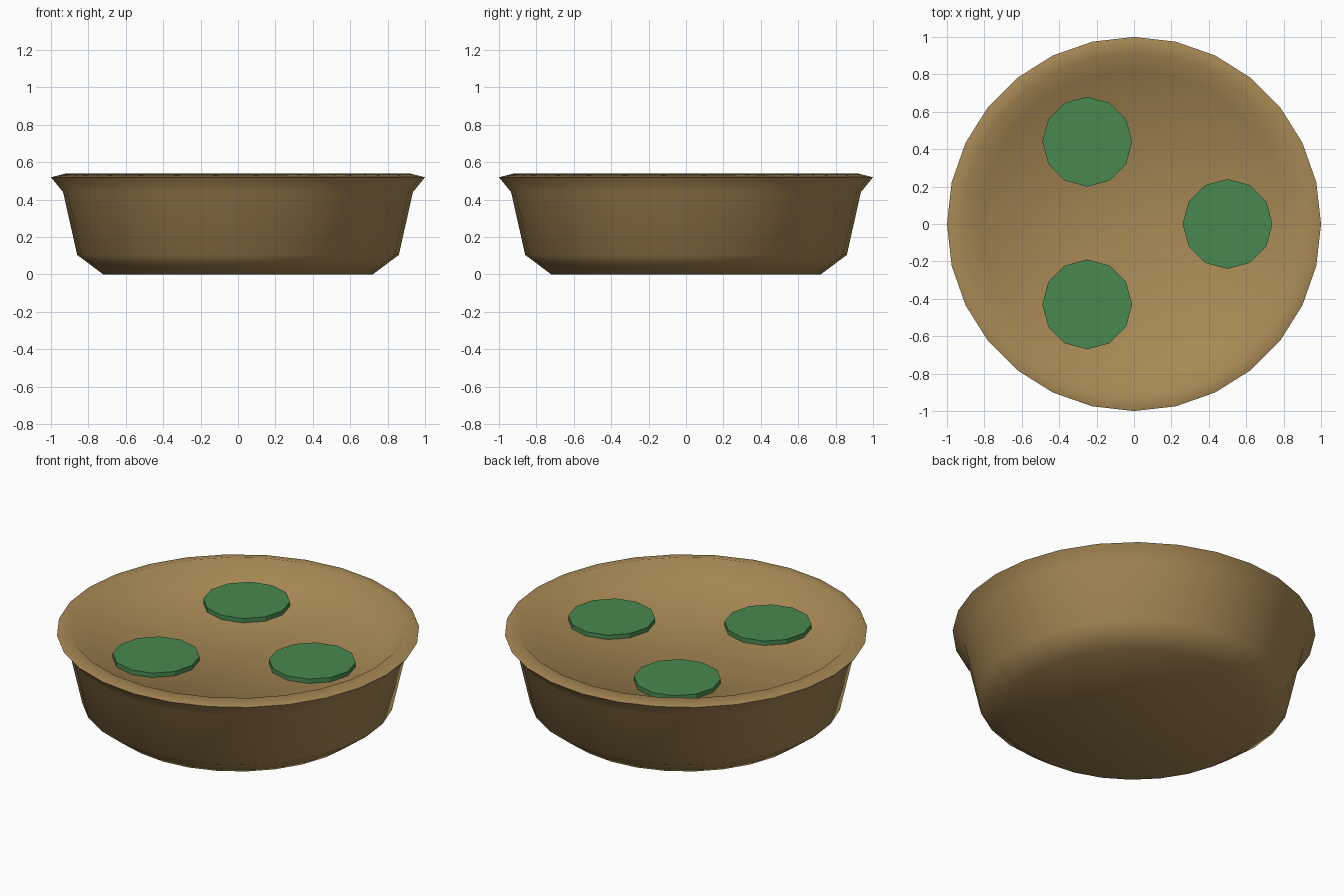
import bpy, bmesh, math

if "Cube" in bpy.data.objects:
    bpy.data.objects.remove(bpy.data.objects["Cube"])


def material(name, rgb):
    m = bpy.data.materials.new(name)
    m.diffuse_color = (*rgb, 1)
    m.use_nodes = True
    m.node_tree.nodes["Principled BSDF"].inputs["Base Color"].default_value = m.diffuse_color
    return m


clay = material("clay_brown", (0.39, 0.25, 0.09))
leaf = material("leaf_green", (0.065, 0.25, 0.08))


def lathe(name, profile, sides, mat, location=(0, 0, 0)):
    """Spin (radius, height) points about z; radius 0 makes a pole."""
    bm = bmesh.new()
    rings = []
    for r, z in profile:
        if r == 0:
            rings.append([bm.verts.new((0, 0, z))] * sides)
        else:
            rings.append([bm.verts.new((r * math.cos(a), r * math.sin(a), z))
                          for a in (math.tau * i / sides for i in range(sides))])
    for low, high in zip(rings, rings[1:]):
        for i in range(sides):
            j = (i + 1) % sides
            corners = list(dict.fromkeys((low[i], low[j], high[j], high[i])))
            bm.faces.new(corners)
    bmesh.ops.recalc_face_normals(bm, faces=bm.faces)
    mesh = bpy.data.meshes.new(name)
    bm.to_mesh(mesh)
    bm.free()
    mesh.materials.append(mat)
    obj = bpy.data.objects.new(name, mesh)
    obj.location = location
    bpy.context.collection.objects.link(obj)
    return obj


# Dish: flat base, bevelled foot, leaning wall, flared rim, shallow hollow
dish = lathe("dish", [(0, 0), (0.72, 0), (0.86, 0.105), (0.935, 0.44),
                      (1.0, 0.52), (0.92, 0.54), (0.82, 0.445), (0, 0.445)],
             28, clay)
bpy.context.view_layer.objects.active = dish
dish.select_set(True)
bpy.ops.object.shade_smooth_by_angle(angle=math.radians(60))

# Three thin round slices lying in the hollow
for n, (x, y) in enumerate([(0.5, 0), (-0.25, 0.44), (-0.25, -0.43)], 1):
    lathe(f"slice_{n}", [(0, 0), (0.24, 0), (0.24, 0.03), (0, 0.03)],
          12, leaf, (x, y, 0.442))
